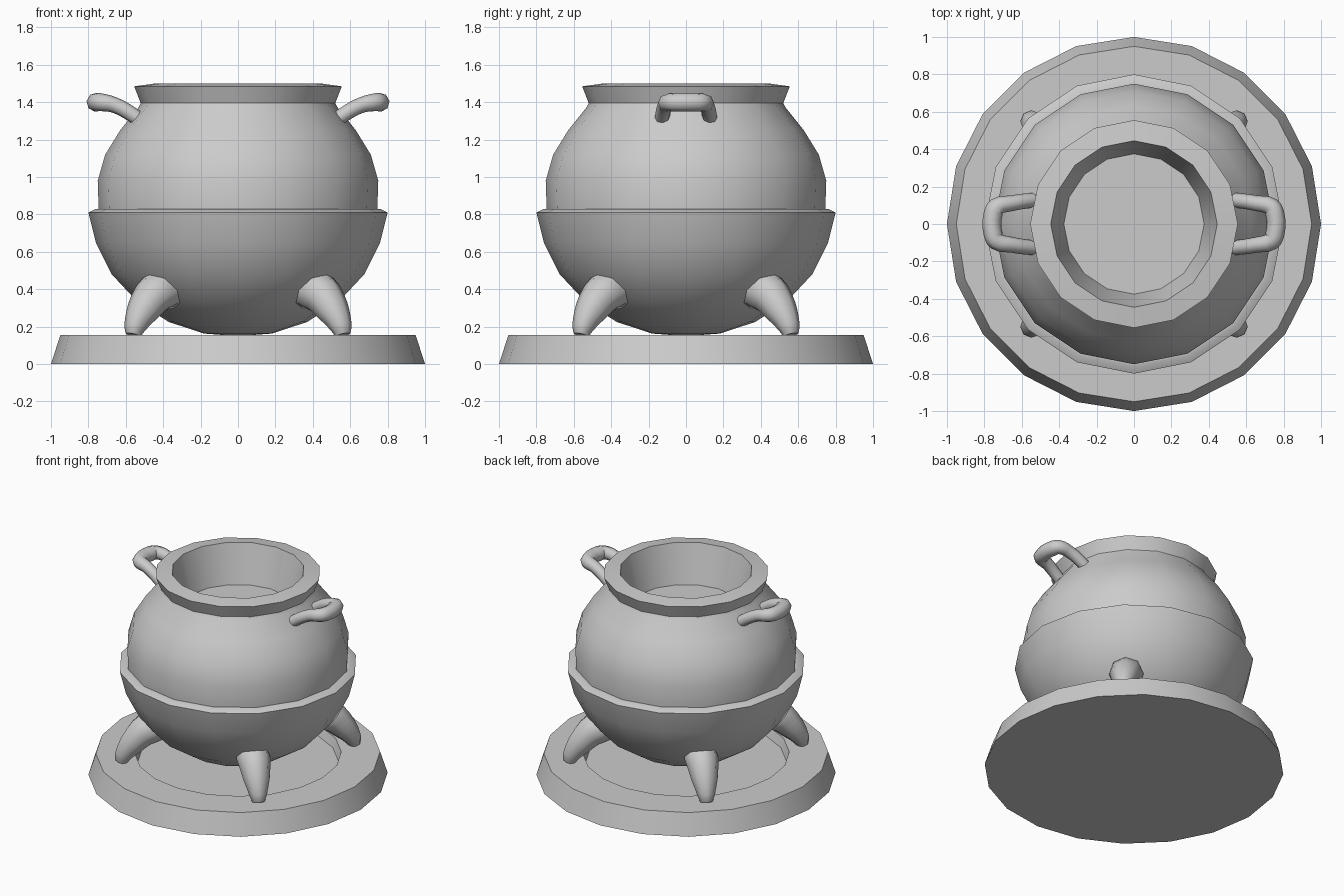
import bpy, bmesh
from math import sin, cos, pi, radians

if "Cube" in bpy.data.objects:
    bpy.data.objects.remove(bpy.data.objects["Cube"])


def finish(obj, angle=35):
    bpy.ops.object.select_all(action='DESELECT')
    obj.select_set(True)
    bpy.context.view_layer.objects.active = obj
    if obj.type == 'CURVE':
        bpy.ops.object.convert(target='MESH')
        obj = bpy.context.view_layer.objects.active
    bpy.ops.object.shade_smooth_by_angle(angle=radians(angle))
    return obj


def lathe(name, profile, sides, angle=35):
    """Revolve (radius, z) points; the first and last lie on the axis."""
    bm = bmesh.new()
    rings = []
    for r, z in profile:
        if r == 0:
            rings.append([bm.verts.new((0, 0, z))] * sides)
        else:
            rings.append([bm.verts.new((r * cos(2 * pi * i / sides), r * sin(2 * pi * i / sides), z))
                          for i in range(sides)])
    for a, b in zip(rings, rings[1:]):
        for i in range(sides):
            j = (i + 1) % sides
            bm.faces.new(list(dict.fromkeys((a[i], a[j], b[j], b[i]))))
    bmesh.ops.recalc_face_normals(bm, faces=bm.faces[:])
    me = bpy.data.meshes.new(name)
    bm.to_mesh(me)
    bm.free()
    obj = bpy.data.objects.new(name, me)
    bpy.context.collection.objects.link(obj)
    return finish(obj, angle)


def tube(name, points):
    """Round tube through (x, y, z, radius) points."""
    cu = bpy.data.curves.new(name, 'CURVE')
    cu.dimensions = '3D'
    cu.bevel_depth = 1.0
    cu.bevel_resolution = 2
    cu.resolution_u = 3
    cu.use_fill_caps = True
    sp = cu.splines.new('BEZIER')
    sp.bezier_points.add(len(points) - 1)
    for bp, (x, y, z, r) in zip(sp.bezier_points, points):
        bp.co = (x, y, z)
        bp.radius = r
        bp.handle_left_type = bp.handle_right_type = 'AUTO'
    obj = bpy.data.objects.new(name, cu)
    bpy.context.collection.objects.link(obj)
    return finish(obj, 50)


# round base with a shallow recess
lathe("base", [(0, 0), (1, 0), (0.95, 0.155), (0.69, 0.155), (0.67, 0.09), (0, 0.09)], 20)

# pot: lower bowl, ledge, upper body, rim and inside
lathe("pot", [
    (0, 0.15), (0.18, 0.163), (0.37, 0.225), (0.54, 0.335), (0.675, 0.48), (0.76, 0.65), (0.8, 0.81),
    (0.76, 0.83), (0.745, 0.83), (0.75, 0.98), (0.71, 1.12), (0.63, 1.25), (0.53, 1.375),
    (0.52, 1.395), (0.555, 1.485), (0.445, 1.5), (0.375, 1.22), (0, 1.22)], 16)

# four tapered legs on the diagonals
for sx, sy, side in ((1, 1, "back_right"), (-1, 1, "back_left"),
                     (1, -1, "front_right"), (-1, -1, "front_left")):
    path = [(0.30, 0.42, 0.11), (0.43, 0.385, 0.115), (0.505, 0.29, 0.09),
            (0.55, 0.20, 0.06), (0.56, 0.155, 0.042)]
    tube(side + "_leg", [(sx * d, sy * d, z, r) for d, z, r in path])

# two side handles
half = [(0.48, 0.13, 1.27, 0.04), (0.56, 0.125, 1.33, 0.04),
        (0.66, 0.11, 1.385, 0.042), (0.735, 0.092, 1.40, 0.048), (0.752, 0.06, 1.40, 0.051)]
loop = half + [(x, -y, z, r) for x, y, z, r in reversed(half)]
for s, side in ((1, "right"), (-1, "left")):
    tube(side + "_handle", [(s * x, y, z, r) for x, y, z, r in loop])
